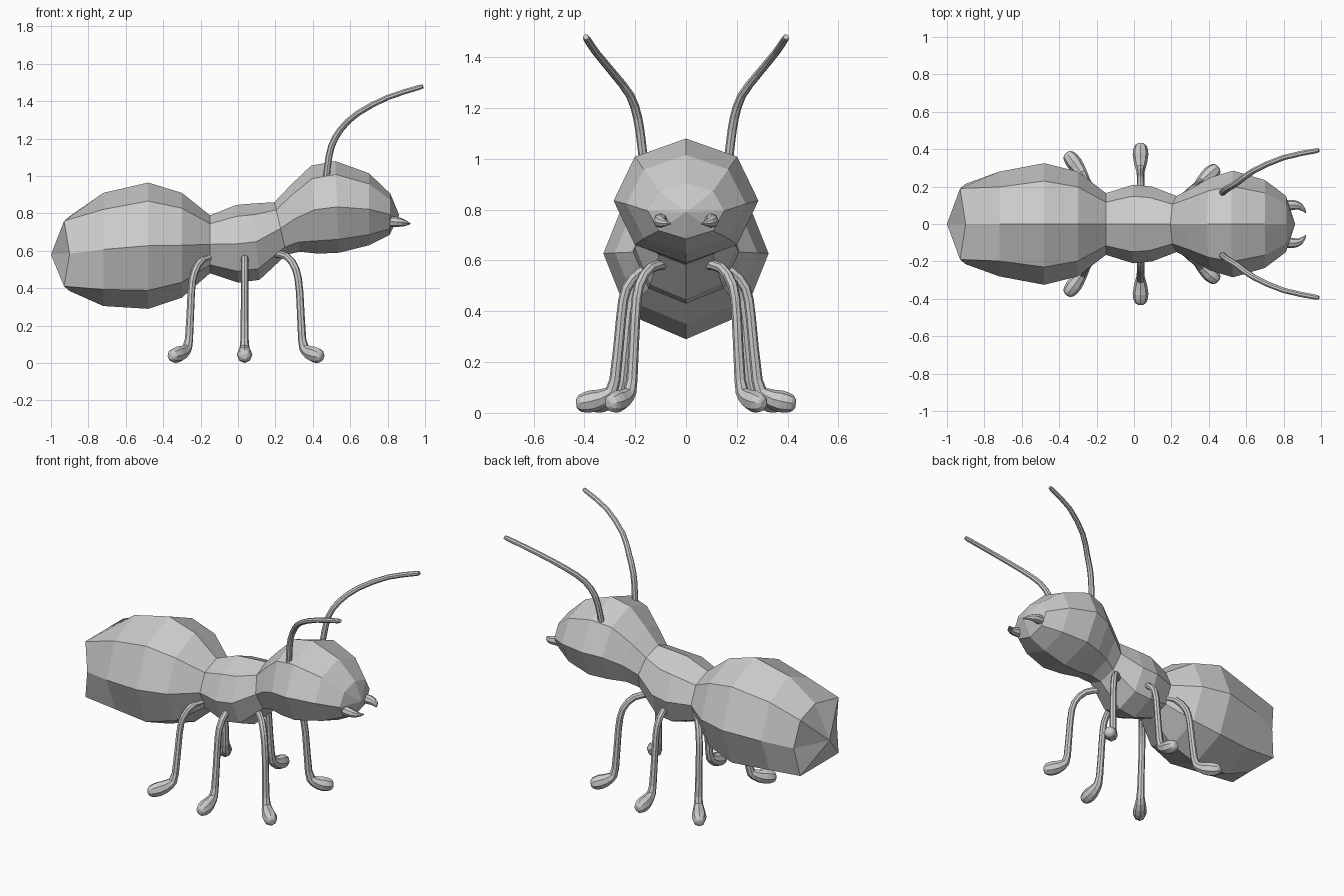
import bpy, bmesh, math
from mathutils import Vector

if "Cube" in bpy.data.objects:
    bpy.data.objects.remove(bpy.data.objects["Cube"])


def finish(name, bm, mirrored=False):
    bmesh.ops.recalc_face_normals(bm, faces=bm.faces)
    mesh = bpy.data.meshes.new(name)
    bm.to_mesh(mesh)
    bm.free()
    ob = bpy.data.objects.new(name, mesh)
    bpy.context.collection.objects.link(ob)
    if mirrored:
        ob.modifiers.new("Mirror", 'MIRROR').use_axis = (False, True, False)
    return ob


def bridge(bm, rings):
    n = len(rings[0])
    for a, b in zip(rings, rings[1:]):
        for i in range(n):
            j = (i + 1) % n
            bm.faces.new((a[i], a[j], b[j], b[i]))


def smooth_path(pts, steps):
    # Catmull-Rom through (x, y, z, radius) points
    p = [Vector(q) for q in pts]
    p = [2 * p[0] - p[1]] + p + [2 * p[-1] - p[-2]]
    out = []
    for a, b, c, d in zip(p, p[1:], p[2:], p[3:]):
        for s in range(steps):
            t = s / steps
            out.append(0.5 * (2 * b + (c - a) * t + (2 * a - 5 * b + 4 * c - d) * t * t
                              + (3 * b - a - 3 * c + d) * t ** 3))
    return out + [p[-2]]


def tube(name, pts, steps=2, sides=8):
    path = smooth_path(pts, steps)
    pos = [q.to_3d() for q in path]
    bm = bmesh.new()
    rings, tangent, normal = [], None, None
    for i, q in enumerate(path):
        t = (pos[min(i + 1, len(pos) - 1)] - pos[max(i - 1, 0)]).normalized()
        if normal is None:
            normal = t.orthogonal().normalized()
        else:
            normal = tangent.rotation_difference(t) @ normal
        tangent = t
        side = t.cross(normal)
        rings.append([bm.verts.new(pos[i] + q[3] * (math.cos(a) * normal + math.sin(a) * side))
                      for a in (2 * math.pi * k / sides for k in range(sides))])
    bridge(bm, rings)
    bm.faces.new(rings[0])
    bm.faces.new(rings[-1])
    return finish(name, bm, True)


# Body: octagonal rings given as top x, top z, bottom x, bottom z, half width
sections = [
    (-0.90, 0.785, -0.90, 0.385, 0.215),
    (-0.72, 0.91, -0.72, 0.305, 0.28),
    (-0.48, 0.965, -0.48, 0.29, 0.325),
    (-0.30, 0.91, -0.30, 0.35, 0.28),
    (-0.15, 0.79, -0.15, 0.48, 0.165),
    (-0.01, 0.845, 0.00, 0.43, 0.21),
    (0.08, 0.853, 0.115, 0.445, 0.20),
    (0.195, 0.86, 0.26, 0.58, 0.15),
    (0.28, 0.95, 0.33, 0.595, 0.19),
    (0.39, 1.055, 0.43, 0.585, 0.25),
    (0.52, 1.08, 0.54, 0.59, 0.285),
    (0.70, 1.015, 0.70, 0.63, 0.235),
    (0.815, 0.905, 0.81, 0.685, 0.15),
]
bm = bmesh.new()
rings = []
for xt, zt, xb, zb, w in sections:
    ring = []
    for k in range(8):
        c, s = math.cos(k * math.pi / 4), math.sin(k * math.pi / 4)
        ring.append(bm.verts.new(((xt + xb) / 2 + c * (xt - xb) / 2, s * w,
                                  (zt + zb) / 2 + c * (zt - zb) / 2)))
    rings.append(ring)
# Boxy tail end: diagonal corners pushed out and back
for k in (1, 3, 5, 7):
    v = rings[0][k].co
    v.x, v.y, v.z = -0.93, math.copysign(0.19, v.y), 0.585 + math.copysign(0.175, v.z - 0.585)
bridge(bm, rings)
for ring, tip in ((rings[0], (-1.0, 0, 0.58)), (rings[-1], (0.862, 0, 0.79))):
    pole = bm.verts.new(tip)
    for i in range(8):
        bm.faces.new((ring[i], ring[(i + 1) % 8], pole))
finish("body", bm)

# Antennae
tube("antennae", [(0.47, 0.165, 0.97, 0.018), (0.48, 0.175, 1.06, 0.018),
                  (0.50, 0.19, 1.16, 0.018), (0.55, 0.22, 1.25, 0.017),
                  (0.64, 0.285, 1.335, 0.016), (0.80, 0.355, 1.42, 0.015),
                  (0.97, 0.391, 1.474, 0.014), (0.987, 0.394, 1.479, 0.008)])

# Mandibles
tube("mandibles", [(0.79, 0.095, 0.758, 0.03), (0.85, 0.102, 0.755, 0.027),
                   (0.89, 0.092, 0.749, 0.018), (0.92, 0.06, 0.745, 0.003)])

# Legs: knee bends out of the thorax, shin drops to the ankle, then a bulbous foot
legs = {
    "front_legs": ([(0.19, 0.08, 0.585), (0.26, 0.14, 0.57), (0.31, 0.185, 0.50),
                    (0.33, 0.20, 0.38), (0.343, 0.213, 0.14)], (0.45, 0.305)),
    "middle_legs": ([(0.035, 0.11, 0.58), (0.035, 0.18, 0.555), (0.035, 0.235, 0.49),
                     (0.035, 0.255, 0.38), (0.035, 0.28, 0.14)], (0.035, 0.432)),
    "rear_legs": ([(-0.12, 0.09, 0.57), (-0.19, 0.155, 0.555), (-0.235, 0.205, 0.48),
                   (-0.25, 0.225, 0.38), (-0.262, 0.25, 0.14)], (-0.36, 0.38)),
}
for name, (shin, toe) in legs.items():
    ax, ay, _ = shin[-1]
    pts = [(*p, 0.02) for p in shin[:-1]] + [(ax, ay, 0.14, 0.022)]
    for f, z, r in ((0.2, 0.082, 0.031), (0.6, 0.06, 0.042), (0.9, 0.052, 0.033), (1.0, 0.05, 0.014)):
        pts.append((ax + f * (toe[0] - ax), ay + f * (toe[1] - ay), z, r))
    ob = tube(name, pts)
    # Feet rest on the ground
    low = min(v.co.z for v in ob.data.vertices)
    for v in ob.data.vertices:
        v.co.z -= low * max(0.0, 1 - v.co.z / 0.5)
